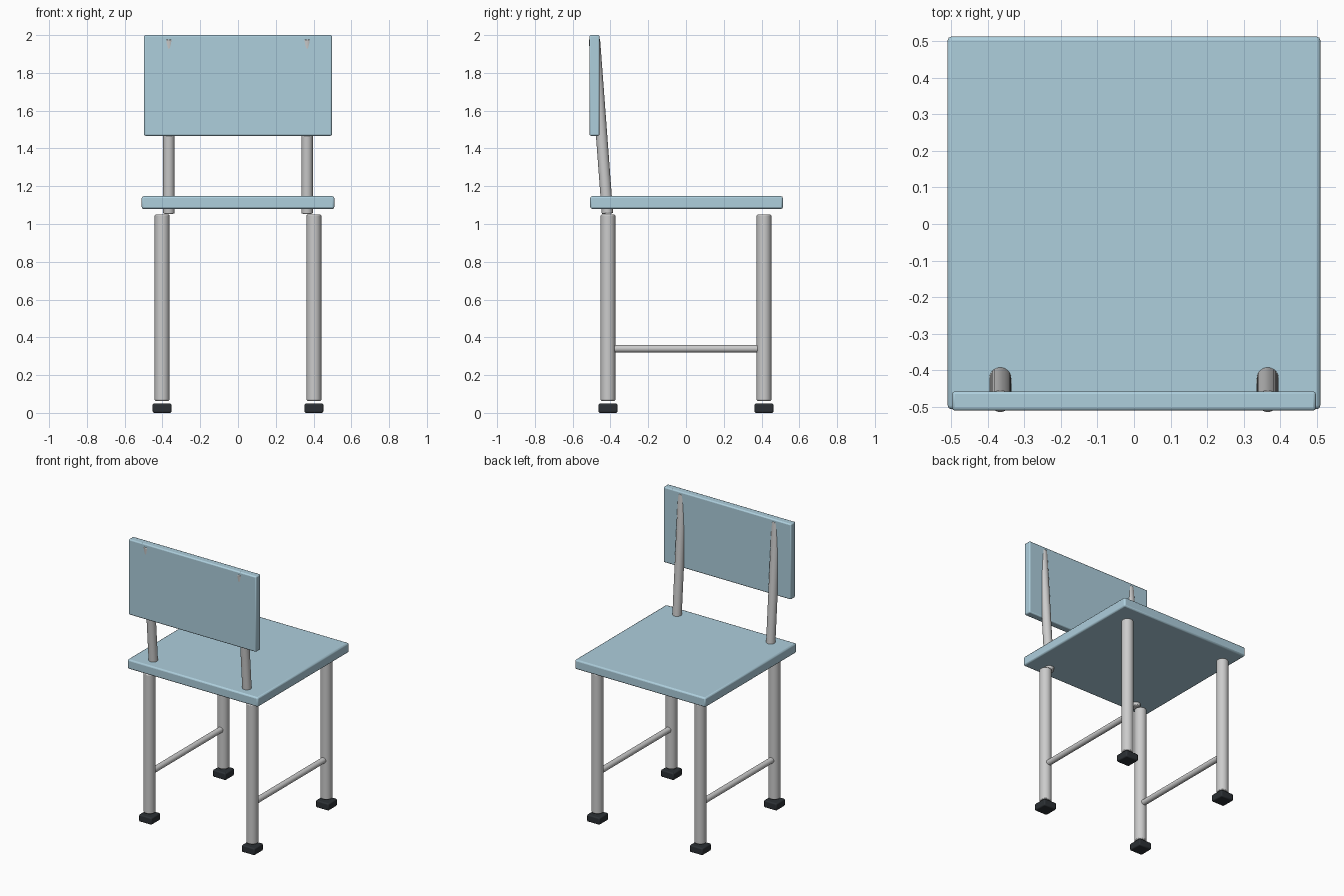
import bpy
from mathutils import Vector

if "Cube" in bpy.data.objects:
    bpy.data.objects.remove(bpy.data.objects["Cube"])


def material(name, color):
    m = bpy.data.materials.new(name)
    m.diffuse_color = color
    m.use_nodes = True
    m.node_tree.nodes["Principled BSDF"].inputs["Base Color"].default_value = m.diffuse_color
    return m


BLUE = material("pale_blue", (0.42, 0.62, 0.72, 1))
BLACK = material("black_rubber", (0.025, 0.03, 0.035, 1))


def finish(ob, name, bevel, segments, mat=None):
    ob.name = name
    if mat:
        ob.data.materials.append(mat)
    b = ob.modifiers.new("edge", 'BEVEL')
    b.width, b.segments, b.limit_method = bevel, segments, 'ANGLE'
    b.angle_limit = 0.7
    bpy.ops.object.shade_smooth_by_angle()


def box(name, lo, hi, bevel, mat):
    lo, hi = Vector(lo), Vector(hi)
    bpy.ops.mesh.primitive_cube_add(size=1, location=(lo + hi) / 2)
    ob = bpy.context.object
    ob.scale = hi - lo
    bpy.ops.object.transform_apply(location=False, rotation=False, scale=True)
    finish(ob, name, bevel, 2, mat)


def tube(name, a, b, radius, bevel):
    a, b = Vector(a), Vector(b)
    bpy.ops.mesh.primitive_cylinder_add(vertices=32, radius=radius, depth=(b - a).length,
                                        location=(a + b) / 2)
    ob = bpy.context.object
    ob.rotation_euler = (b - a).to_track_quat('Z', 'Y').to_euler()
    finish(ob, name, bevel, 2)


# Seat and backrest panels
box("seat", (-0.51, -0.507, 1.08), (0.51, 0.513, 1.147), 0.01, BLUE)
box("backrest", (-0.498, -0.511, 1.467), (0.498, -0.458, 2.0), 0.008, BLUE)

for side, sx in (("left", -1), ("right", 1)):
    x = 0.402 * sx
    # Legs with square rubber feet
    for end, y in (("front", -0.413), ("rear", 0.413)):
        tube(f"{end}_leg_{side}", (x, y, 0.064), (x, y, 1.05), 0.039, 0.006)
        box(f"{end}_foot_{side}", (x - 0.05, y - 0.05, 0), (x + 0.05, y + 0.05, 0.05), 0.008, BLACK)
    # Side rung joining the legs
    tube(f"rung_{side}", (x, -0.386, 0.34), (x, 0.386, 0.34), 0.02, 0.006)
    # Leaning post that carries the backrest
    px = 0.366 * sx
    tube(f"back_post_{side}", (px, -0.416, 1.055), (px, -0.485, 1.98), 0.03, 0.005)
